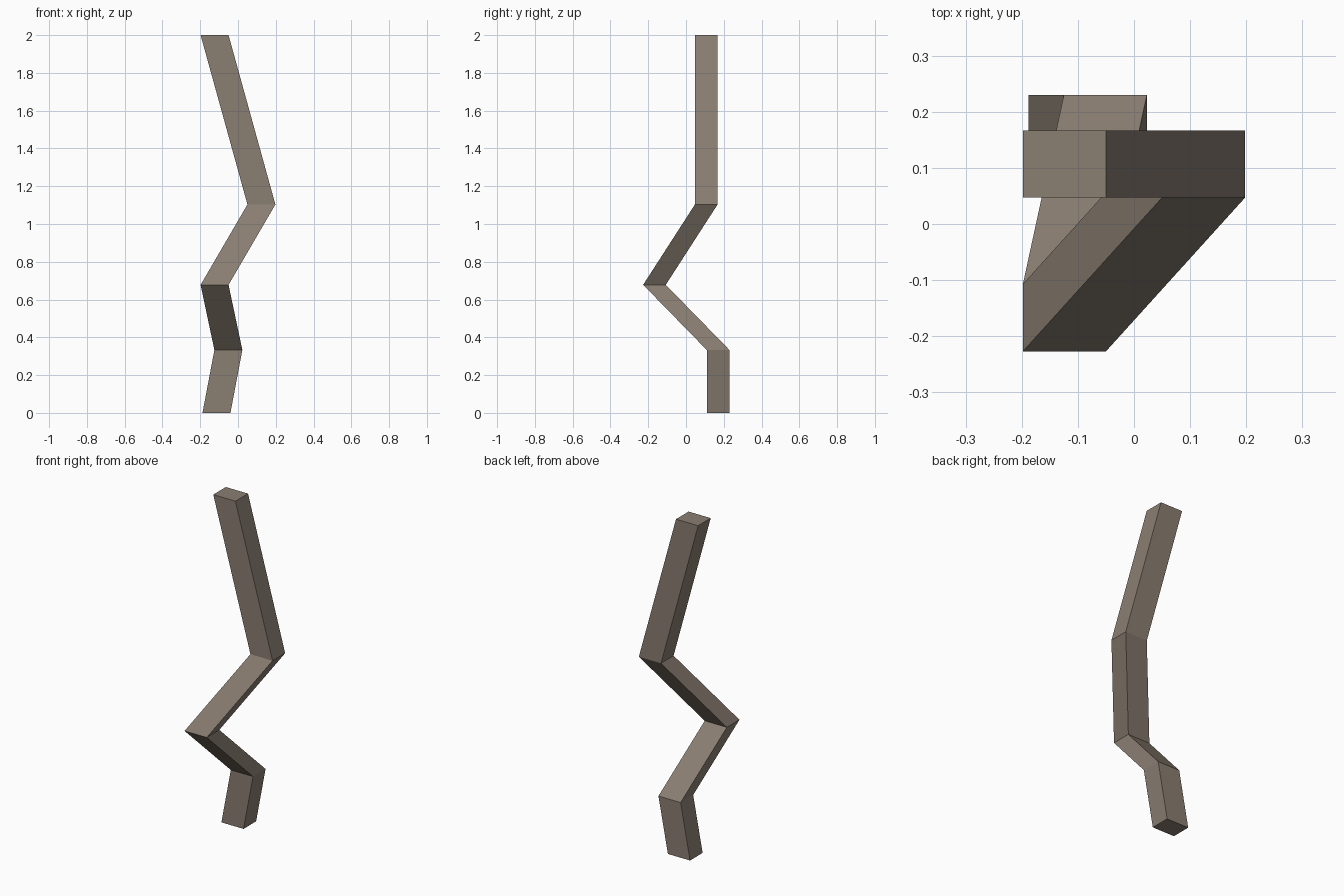
import bpy, bmesh

if "Cube" in bpy.data.objects:
    bpy.data.objects.remove(bpy.data.objects["Cube"])

# one flat colour for the whole bolt
mat = bpy.data.materials.new("warm grey brown")
mat.diffuse_color = (0.254, 0.209, 0.168, 1.0)
mat.use_nodes = True
mat.node_tree.nodes["Principled BSDF"].inputs["Base Color"].default_value = mat.diffuse_color

W, D = 0.148, 0.12  # constant horizontal cross-section

# centre of the cross-section at each bend, bottom to top
path = [
    (-0.114, 0.170, 0.0),
    (-0.051, 0.170, 0.333),
    (-0.124, -0.167, 0.678),
    (0.124, 0.107, 1.103),
    (-0.124, 0.107, 2.0),
]

bm = bmesh.new()
rings = []
for x, y, z in path:
    rings.append([bm.verts.new((x + sx * W / 2, y + sy * D / 2, z))
                  for sx, sy in ((-1, -1), (1, -1), (1, 1), (-1, 1))])

# side walls between neighbouring rings
for a, b in zip(rings, rings[1:]):
    for i in range(4):
        j = (i + 1) % 4
        bm.faces.new((a[i], a[j], b[j], b[i]))

# end caps
bm.faces.new(rings[0][::-1])
bm.faces.new(rings[-1])
bmesh.ops.recalc_face_normals(bm, faces=bm.faces)

mesh = bpy.data.meshes.new("zigzag_bar")
bm.to_mesh(mesh)
bm.free()
mesh.materials.append(mat)
bar = bpy.data.objects.new("zigzag_bar", mesh)
bpy.context.collection.objects.link(bar)
